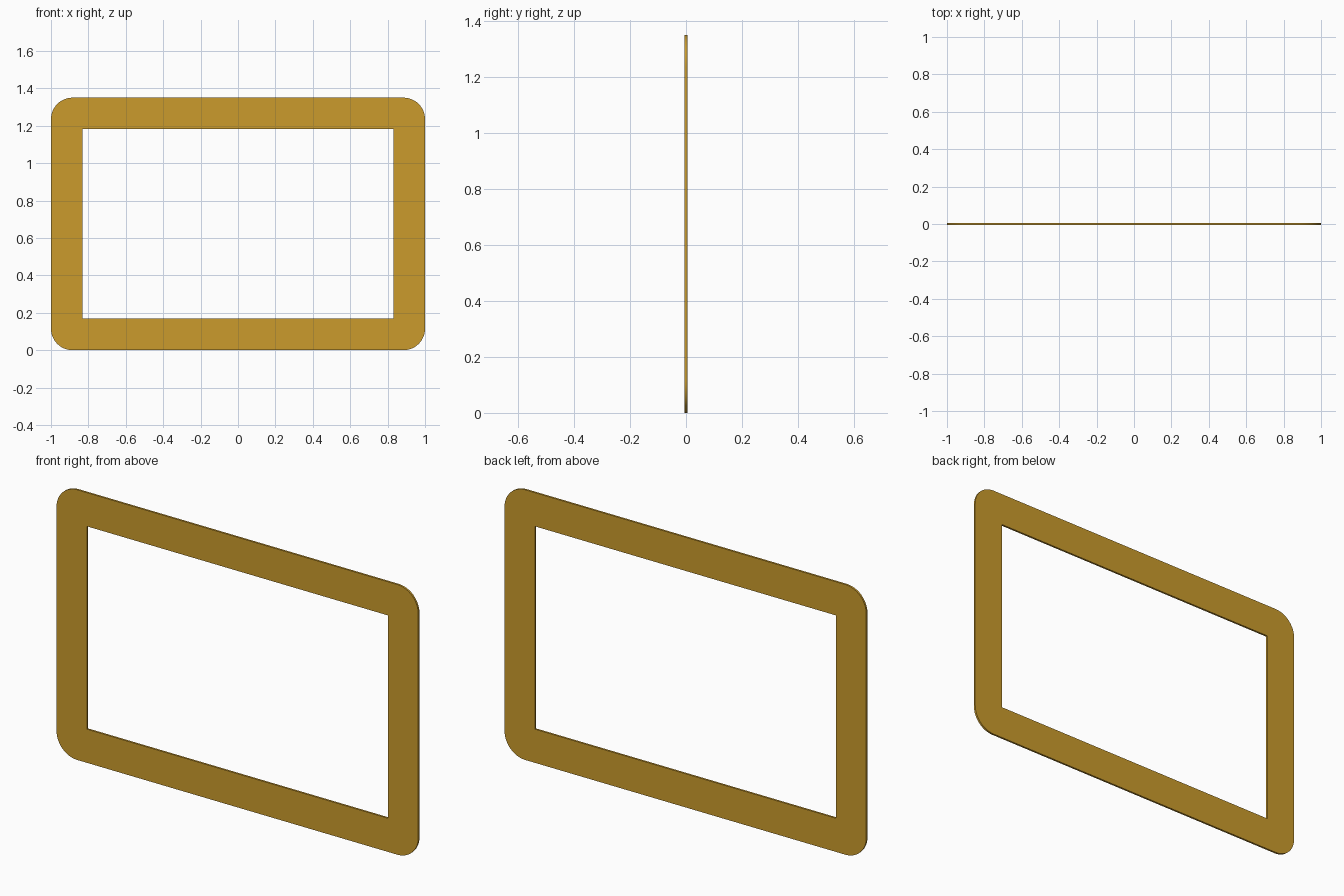
import bpy, bmesh
from math import sin, cos, pi

if "Cube" in bpy.data.objects:
    bpy.data.objects.remove(bpy.data.objects["Cube"])

W, H, BORDER, R, T = 1.0, 1.35, 0.168, 0.115, 0.01
STEPS = 12

bm = bmesh.new()
outer, inner = [], []

# Rounded outer outline and square inner corners, on the front plane
for k, (sx, sz) in enumerate([(1, 1), (-1, 1), (-1, -1), (1, -1)]):
    cx, cz = sx * (W - R), H / 2 + sz * (H / 2 - R)
    for s in range(STEPS + 1):
        a = (k + s / STEPS) * pi / 2
        outer.append((bm.verts.new((cx + R * cos(a), -T / 2, cz + R * sin(a))), k))
    inner.append(bm.verts.new((sx * (W - BORDER), -T / 2,
                               H / 2 + sz * (H / 2 - BORDER))))

# Corner fans and straight rails
for i, (v, k) in enumerate(outer):
    w, m = outer[(i + 1) % len(outer)]
    if k == m:
        bm.faces.new((v, w, inner[k]))
    else:
        bm.faces.new((v, w, inner[m], inner[k]))

# Thicken into a thin plate
ret = bmesh.ops.extrude_face_region(bm, geom=bm.faces[:], use_keep_orig=True)
bmesh.ops.translate(bm, vec=(0, T, 0),
                    verts=[g for g in ret["geom"] if isinstance(g, bmesh.types.BMVert)])
bmesh.ops.recalc_face_normals(bm, faces=bm.faces[:])

mesh = bpy.data.meshes.new("frame")
bm.to_mesh(mesh)
bm.free()
frame = bpy.data.objects.new("frame", mesh)
bpy.context.collection.objects.link(frame)

# Golden colour
gold = bpy.data.materials.new("gold")
gold.diffuse_color = (0.60, 0.33, 0.025, 1)
gold.use_nodes = True
gold.node_tree.nodes["Principled BSDF"].inputs["Base Color"].default_value = gold.diffuse_color
mesh.materials.append(gold)

bpy.context.view_layer.objects.active = frame
frame.select_set(True)
bpy.ops.object.shade_smooth_by_angle()
